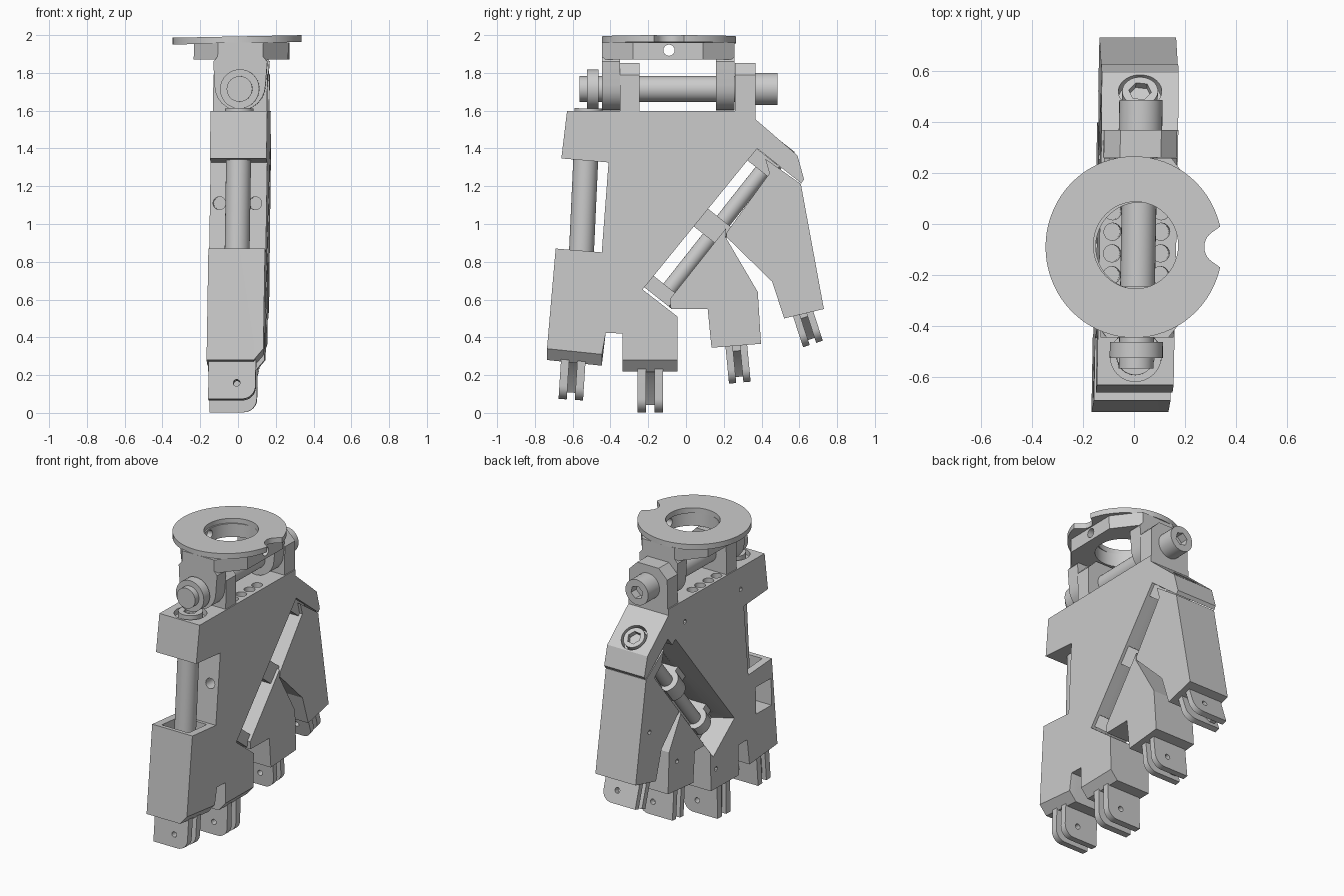
import bpy, bmesh, math
from mathutils import Vector as V

if "Cube" in bpy.data.objects:
    bpy.data.objects.remove(bpy.data.objects["Cube"])

X, Y, Z = V((1, 0, 0)), V((0, 1, 0)), V((0, 0, 1))
T, N = V((0, .62, .785)), V((0, .785, -.62))   # along / across the diagonal hinge


def obj(name, bm):
    bmesh.ops.recalc_face_normals(bm, faces=bm.faces)
    me = bpy.data.meshes.new(name)
    bm.to_mesh(me)
    bm.free()
    o = bpy.data.objects.new(name, me)
    bpy.context.collection.objects.link(o)
    return o


def prism(name, pts, u, v, w, w0, w1, o=V((0, 0, 0)), cham=()):
    """Extrude a 2D outline (u, v) along w; points listed in cham rise near w1."""
    bm = bmesh.new()
    levels = [(w0, 0), (w1, 0)] if not cham else [(w0, 0), (w1 - .05, 0), (w1, .06)]
    loops = []
    for lv, up in levels:
        loops.append([bm.verts.new(o + u * a + v * (b + (up if i in cham else 0)) + w * lv)
                      for i, (a, b) in enumerate(pts)])
    bm.faces.new(loops[0])
    bm.faces.new(loops[-1])
    n = len(pts)
    for A, B in zip(loops, loops[1:]):
        for i in range(n):
            bm.faces.new((A[i], A[(i + 1) % n], B[(i + 1) % n], B[i]))
    return obj(name, bm)


def arc(cx, cy, r, a0, a1, n=12):
    return [(cx + r * math.cos(math.radians(a0 + (a1 - a0) * i / n)),
             cy + r * math.sin(math.radians(a0 + (a1 - a0) * i / n))) for i in range(n + 1)]


def cyl(name, p, q, r, n=32):
    p, q = V(p), V(q)
    w = (q - p).normalized()
    u = w.orthogonal().normalized()
    return prism(name, arc(0, 0, r, 0, 360, n)[:-1], u, w.cross(u), w, 0, (q - p).length, p)


def box(name, x0, x1, y0, y1, z0, z1):
    return prism(name, [(y0, z0), (y1, z0), (y1, z1), (y0, z1)], Y, Z, X, x0, x1)


def cut(o, *cutters):
    for c in cutters:
        m = o.modifiers.new("cut", 'BOOLEAN')
        m.operation, m.solver, m.object = 'DIFFERENCE', 'EXACT', c
    dg = bpy.context.evaluated_depsgraph_get()
    me = bpy.data.meshes.new_from_object(o.evaluated_get(dg))
    o.modifiers.clear()
    o.data = me
    for c in cutters:
        bpy.data.objects.remove(c)
    return o


def hinge(t, n=-.475, x=0):
    return T * t + N * n + X * x


def valley():
    # wide V channel on the back of the diagonal hinge
    return prism("cutter", [(-.64, -.25), (-.27, -.25), (-.42, 0), (-.577, 0)], N, X, T, .3, 1.26)


# palm
palm = prism("palm", [
    (-.63, 1.597), (-.66, 1.347), (-.41, 1.326), (-.446, .85), (-.69, .87), (-.736, .28),
    (-.446, .25), (-.425, .424), (-.335, .42), (-.335, .22), (-.045, .22), (-.045, .51),
    (-.23, .653), (.377, 1.40), (.61, 1.215), (.625, 1.236), (.59, 1.363), (.367, 1.555),
    (.367, 1.597)], Y, Z, X, -.15, .15, cham=(5, 6, 9, 10))
holes = [cyl("cutter", (x, y, 1.3), (x, y, 1.7), .034, 16)
         for x in (-.1, .09) for y in (.05, -.03, -.115, -.2)]
holes += [cyl("cutter", (x, -.6, 1.11), (x, -.2, 1.11), .034, 16) for x in (-.1, .09)]
holes += [cyl("cutter", (-.3, y, z), (-.1, y, z), .015, 10) for y, z in ((-.38, 1.45), (.2, 1.45), (-.1, .35))]
cut(palm, valley(), cyl("cutter", hinge(1.385), hinge(1.7), .085),
    box("cutter", -.1, .1, -.66, -.47, .78, .95),
    box("cutter", -.2, -.02, -.68, -.52, .56, .74),
    cyl("cutter", (0, -.517, 1.56), (0, -.514, 1.7), .1), *holes)

# outer two folding finger bases
inner = prism("inner_finger_base", [
    (-.085, .603), (.213, .979), (.21, .93), (.38, .64), (.397, .366), (.135, .345),
    (.115, .55), (-.08, .55)], Y, Z, X, -.15, .15)
cut(inner, valley(), cyl("cutter", (-.3, .3, .55), (-.1, .3, .55), .015, 10))
outer = prism("outer_finger_base", [
    (.215, .955), (.442, 1.268), (.42, 1.345), (.608, 1.212), (.73, .55), (.52, .50),
    (.456, .695), (.215, .93)], Y, Z, X, -.15, .15)
cut(outer, valley(), cyl("cutter", (-.3, .58, .85), (-.1, .58, .85), .015, 10))

# diagonal hinge: knuckles, pin and socket head
for i, (a, b) in enumerate(((.385, .463), (.80, .92), (1.25, 1.33))):
    prism(f"hinge_knuckle_{i}", [(-.585, .13), (-.585, -.03)] + arc(-.475, 0, .08, 200, 330) +
          [(-.42, .13)], N, X, T, a, b)
cyl("hinge_pin", hinge(.40), hinge(1.39), .043)
cut(cyl("hinge_pin_head", hinge(1.38), hinge(1.44), .07),
    cyl("cutter", hinge(1.41), hinge(1.6), .045, 6))

# thumb rod and its bolt at the top
cyl("thumb_rod", (0, -.558, .75), (0, -.53, 1.36), .066)
cut(cyl("thumb_bolt", (0, -.517, 1.55), (0, -.516, 1.612), .075),
    cyl("cutter", (0, -.517, 1.58), (0, -.516, 1.7), .042, 6))

# wrist lugs: palm side points up, bracket side hangs down
for i, (a, b) in enumerate(((-.35, -.245), (.26, .367))):
    prism(f"palm_lug_{i}", [(-.143, 1.54), (.143, 1.54), (.143, 1.79), (.08, 1.853),
                            (-.08, 1.853), (-.143, 1.79)], X, Z, Y, a, b)
for i, (a, b) in enumerate(((-.445, -.35), (.16, .258))):
    prism(f"bracket_lug_{i}", arc(0, 1.735, .135, 180, 360) +
          [(.143, 1.86), (.065, 1.95), (-.065, 1.95), (-.143, 1.86)], X, Z, Y, a, b)

# wrist pin with socket head and nut
cyl("wrist_pin", (0, -.565, 1.715), (0, .38, 1.715), .068)
cyl("wrist_nut", (0, -.525, 1.715), (0, -.462, 1.715), .104)
cut(cyl("wrist_pin_head", (0, .367, 1.715), (0, .485, 1.715), .085),
    cyl("cutter", (0, .43, 1.715), (0, .6, 1.715), .045, 6))

# eight-sided wrist bracket under the flange
bracket = prism("wrist_bracket", [
    (-.12, -.445), (.12, -.445), (.25, -.28), (.25, .09), (.12, .258), (-.12, .258),
    (-.25, .09), (-.25, -.28)], X, Y, Z, 1.87, 1.96)
cut(bracket, cyl("cutter", (0, -.085, 1.7), (0, -.085, 2.1), .17, 48),
    cyl("cutter", (-.4, -.09, 1.92), (.4, -.09, 1.92), .03, 16))


# finger joint forks
def fork(i, base, tip, width):
    p, q = V((0, *base)), V((0, *tip))
    d = (q - p).normalized()
    s = X.cross(d)
    L = (q - p).length
    side = [(-.14, -.08), (-.14, L)] + arc(.04, L - .07, .07, 90, 0, 8) + [(.11, -.08)]
    h = width / 2
    for k, (a, b) in enumerate(((-h, -.33 * h), (.33 * h, h))):
        c = p + d * (L - .085) + X * .01
        cut(prism(f"finger_fork_{i}_{k}", side, X, d, s, a, b, p),
            cyl("cutter", c - s * .2, c + s * .2, .018, 12))
    prism(f"finger_fork_web_{i}", [(-.11, -.08), (-.11, L * .85), (-.07, L * .85), (0, L * .45),
                                   (.07, L * .2), (.07, -.08)], X, d, s, -.34 * h, .34 * h, p)


for i, f in enumerate((((-.594, .32), (-.61, .07), .13), ((-.19, .27), (-.19, .003), .135),
                       ((.265, .37), (.285, .16), .115), ((.615, .54), (.672, .365), .11))):
    fork(i, *f)

# whole hand leans very slightly sideways
for o in bpy.data.objects:
    for v in o.data.vertices:
        v.co.x += .0148 * v.co.z + .0186 * v.co.y - .007

# flange ring with a side notch
flange = cyl("wrist_flange", (0, -.09, 1.957), (0, -.09, 1.993), .355, 72)
notch = [(.5, .02), (.36, .0)] + arc(.35, -.09, .068, 125, 235) + [(.36, -.18), (.5, -.2)]
cut(flange, cyl("cutter", (.007, -.083, 1.8), (.007, -.083, 2.2), .17, 48),
    prism("cutter", notch, X, Y, Z, 1.8, 2.2))
for v in flange.data.vertices:
    v.co.x *= .975
    v.co.z += .02 * v.co.x

# smooth round parts, keep edges sharp
bpy.ops.object.select_all(action='SELECT')
bpy.context.view_layer.objects.active = flange
bpy.ops.object.shade_smooth_by_angle(angle=math.radians(25))
